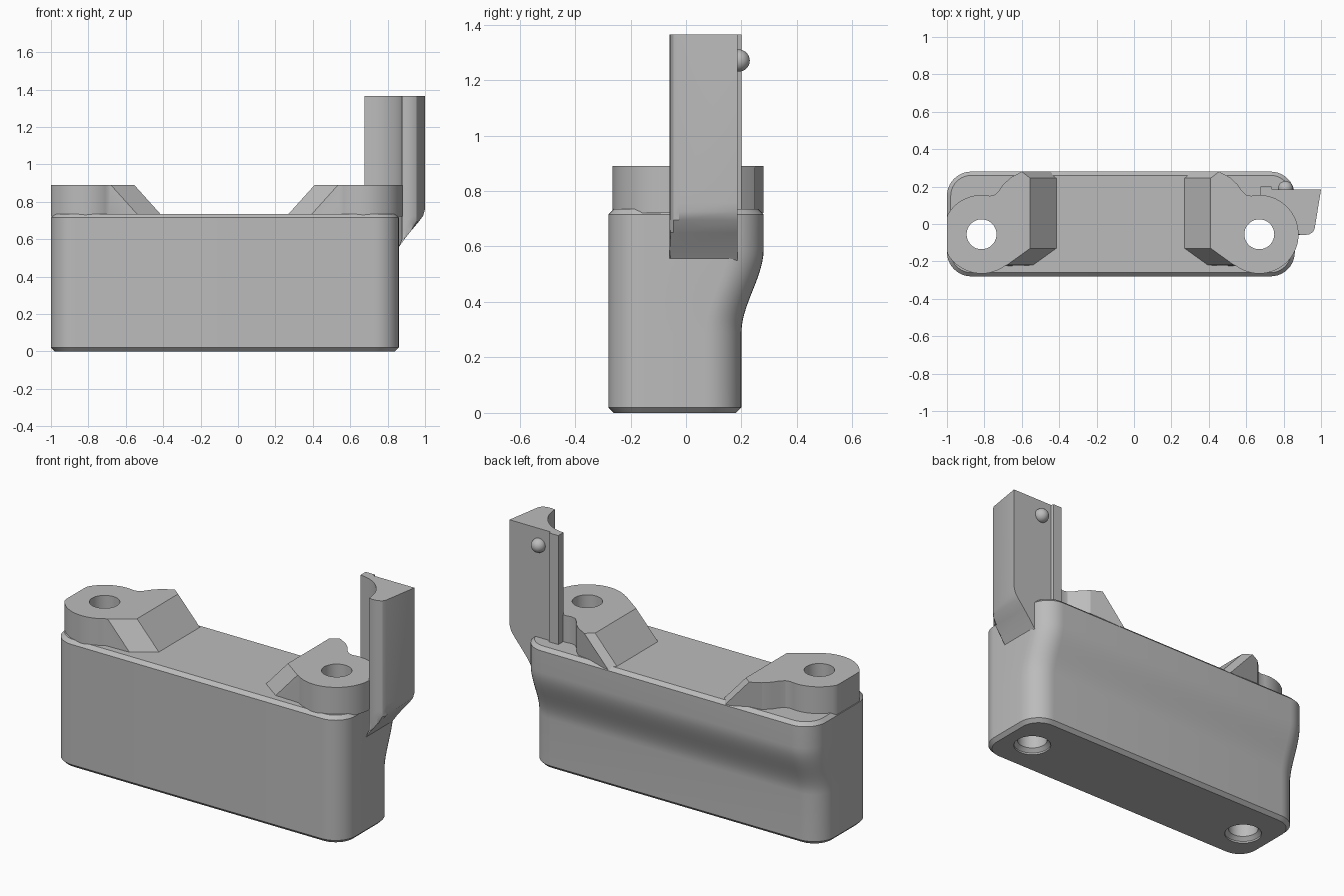
import bpy, bmesh
from math import sin, cos, pi, radians

if "Cube" in bpy.data.objects:
    bpy.data.objects.remove(bpy.data.objects["Cube"])

GREY = (0.5, 0.5, 0.5, 1)
mat = bpy.data.materials.new("plain grey")
mat.use_nodes = True
mat.diffuse_color = GREY
mat.node_tree.nodes["Principled BSDF"].inputs["Base Color"].default_value = GREY

MID = -0.0725          # x of the body's middle
HOLE_Y = -0.055
LEFT_X, RIGHT_X = 0.67, -0.815


def arc(cx, cy, r, a0, a1, n):
    """Points on a circle from a0 to a1 degrees."""
    angles = [radians(a0 + (a1 - a0) * i / n) for i in range(n + 1)]
    return [(cx + r * cos(a), cy + r * sin(a)) for a in angles]


def loft(name, rings):
    """Skin a stack of (outline, z) rings and cap both ends."""
    bm = bmesh.new()
    loops = [[bm.verts.new((x, y, z)) for x, y in pts] for pts, z in rings]
    n = len(loops[0])
    for a, b in zip(loops, loops[1:]):
        for i in range(n):
            j = (i + 1) % n
            bm.faces.new((a[i], a[j], b[j], b[i]))
    bm.faces.new(loops[0][::-1])
    bm.faces.new(loops[-1])
    bmesh.ops.remove_doubles(bm, verts=bm.verts, dist=0.0002)
    bmesh.ops.recalc_face_normals(bm, faces=bm.faces)
    mesh = bpy.data.meshes.new(name)
    bm.to_mesh(mesh)
    bm.free()
    mesh.materials.append(mat)
    obj = bpy.data.objects.new(name, mesh)
    bpy.context.collection.objects.link(obj)
    return obj


def activate(obj):
    bpy.ops.object.select_all(action='DESELECT')
    obj.select_set(True)
    bpy.context.view_layer.objects.active = obj


def cut(obj, cutter):
    """Subtract the cutter, then throw it away."""
    cutter.hide_render = True
    mod = obj.modifiers.new("hole", 'BOOLEAN')
    mod.operation, mod.solver, mod.object = 'DIFFERENCE', 'EXACT', cutter
    activate(obj)
    bpy.ops.object.modifier_apply(modifier=mod.name)
    bpy.data.objects.remove(cutter)


def bolt_cutter(x):
    """Round shaft with a flared mouth at the underside."""
    steps = [(0.1, -0.02), (0.1, 0.01), (0.08, 0.03), (0.08, 1.0)]
    return loft("bolt_cutter", [(arc(x, HOLE_Y, r, 0, 350, 35), z) for r, z in steps])


# Body: rounded box whose back swells outward above the lower third
def body_outline(back, inset):
    x0, x1, y0, y1 = -1 + inset, 0.86 - inset, -0.28 + inset, back - inset
    r = 0.13 - inset
    return (arc(x1 - r, y1 - r, r, 0, 90, 10) + arc(x0 + r, y1 - r, r, 90, 180, 10)
            + arc(x0 + r, y0 + r, r, 180, 270, 10) + arc(x1 - r, y0 + r, r, 270, 360, 10))


body_rings = [(body_outline(0.2, 0.02), 0), (body_outline(0.2, 0), 0.02)]
for i in range(15):
    t = i / 14
    body_rings.append((body_outline(0.2 + 0.08 * t * t * (3 - 2 * t), 0), 0.29 + 0.3 * t))
body_rings += [(body_outline(0.28, 0), 0.715), (body_outline(0.28, 0.02), 0.735)]
body = loft("body", body_rings)
for x in (LEFT_X, RIGHT_X):
    cut(body, bolt_cutter(x))


# Bosses: round lug flowing into a ramp, the left one mirrored
def boss_outline(shift, mirrored):
    ramp = [(-0.68, -0.22), (-0.555, -0.13), (-0.555, 0.245), (-0.6, 0.28)]
    pts = [(x + shift, y) for x, y in ramp]
    pts += [(-0.66, 0.248), (-0.7, 0.21), (-0.72, 0.18), (-0.745, 0.156)]
    pts += arc(RIGHT_X, HOLE_Y, 0.21, 78, 306, 38)
    if mirrored:
        return [(2 * MID - x, y) for x, y in pts]
    return [(max(x, -1), y) for x, y in pts]


bosses = []
for name, x, mirrored in (("right_boss", RIGHT_X, False), ("left_boss", LEFT_X, True)):
    boss = loft(name, [(boss_outline(0.153, mirrored), 0.72),
                       (boss_outline(0, mirrored), 0.89)])
    cut(boss, bolt_cutter(x))
    bosses.append(boss)

# Upright: hollow-faced post tapering back into the body's side
post = arc(LEFT_X, HOLE_Y, 0.207, 88, 0, 22)
post += [(0.9, -0.06), (0.935, -0.056), (0.955, -0.045), (0.966, -0.025),
         (1.0, 0.185), (0.738, 0.185), (0.735, 0.2), (0.677, 0.2)]
post_rings = []
for limit, z in ((0.855, 0.55), (0.89, 0.6), (0.93, 0.65), (0.968, 0.695),
                 (0.99, 0.725), (1.0, 0.76), (1.0, 1.365)):
    post_rings.append(([(min(x, limit), y) for x, y in post], z))
upright = loft("upright", post_rings)

# Cross hole through the upright
pin = loft("pin_cutter", [(arc(0.81, -0.96, 0.035, 0, 345, 23), -0.4),
                          (arc(0.81, -0.96, 0.035, 0, 345, 23), 0.05)])
pin.rotation_euler.x = -pi / 2
activate(pin)
bpy.ops.object.transform_apply(rotation=True)
cut(upright, pin)

# Locating ball on the back of the upright
bpy.ops.mesh.primitive_uv_sphere_add(segments=32, ring_count=16, radius=0.04,
                                     location=(0.81, 0.19, 1.27))
ball = bpy.context.object
ball.name = "locating_ball"
ball.data.materials.append(mat)

for obj in [body, upright, ball] + bosses:
    activate(obj)
    bpy.ops.object.shade_smooth_by_angle(angle=radians(30))
